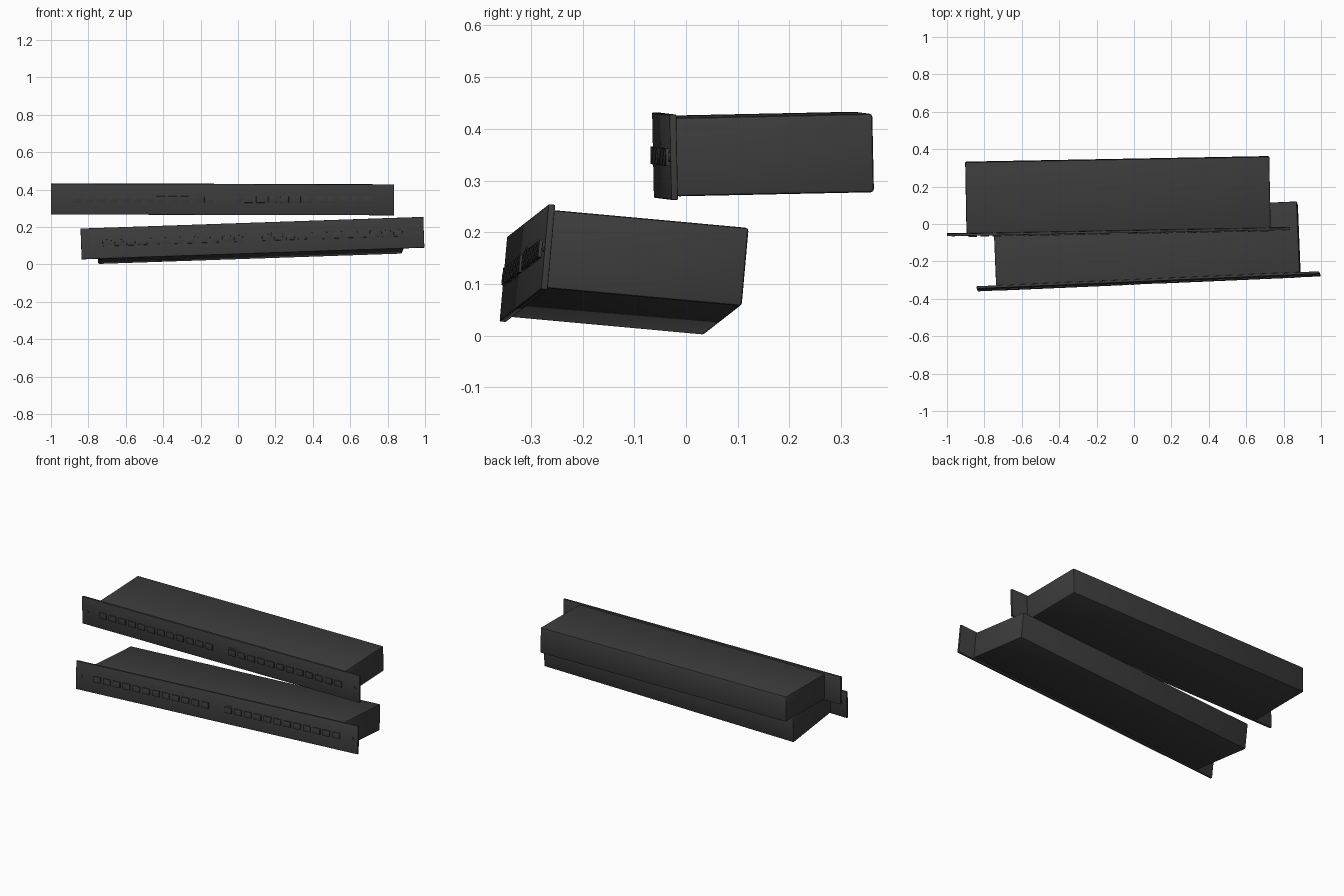
import bpy
from math import radians
from mathutils import Euler, Matrix, Vector

if "Cube" in bpy.data.objects:
    bpy.data.objects.remove(bpy.data.objects["Cube"])

# Single dark finish
dark = bpy.data.materials.new("charcoal_metal")
dark.use_nodes = True
COLOUR = (0.045, 0.045, 0.045, 1)
dark.diffuse_color = COLOUR
bsdf = dark.node_tree.nodes["Principled BSDF"]
bsdf.inputs["Base Color"].default_value = COLOUR
bsdf.inputs["Roughness"].default_value = 0.6


def finish(obj, name, frame, bevel):
    """Name, colour, soften and place a part in its unit's frame."""
    obj.name = name
    obj.data.materials.append(dark)
    if bevel:
        mod = obj.modifiers.new("soft_edges", "BEVEL")
        mod.width = bevel
        mod.segments = 2
        bpy.ops.object.modifier_apply(modifier=mod.name)
    bpy.ops.object.shade_smooth_by_angle(angle=radians(35))
    obj.matrix_world = frame @ obj.matrix_world


def box(name, frame, centre, size, bevel=0.0):
    bpy.ops.mesh.primitive_cube_add(size=1)
    obj = bpy.context.object
    obj.data.transform(Matrix.LocRotScale(Vector(centre), None, Vector(size)))
    finish(obj, name, frame, bevel)


def disc(name, frame, centre, radius, depth):
    bpy.ops.mesh.primitive_cylinder_add(vertices=16, radius=radius, depth=depth)
    obj = bpy.context.object
    obj.data.transform(Matrix.Translation(centre) @ Matrix.Rotation(radians(90), 4, "X"))
    finish(obj, name, frame, 0)


WIDTH, HEIGHT, THICK = 1.835, 0.165, 0.013
PORTS, PITCH = 12, 0.064


def rack_unit(name, location, tilt):
    """One rack unit; local origin is the centre of the panel's front."""
    rot = Euler([radians(a) for a in tilt], "XYZ")
    frame = Matrix.LocRotScale(Vector(location), rot, None)
    # Flat faceplate with ears, and the deep case behind it
    box(name + "_faceplate", frame, (0, THICK / 2, 0), (WIDTH, THICK, HEIGHT), 0.002)
    box(name + "_case", frame, (0, THICK + 0.19, 0), (1.626, 0.382, 0.152), 0.006)
    for side, word in ((-1, "right"), (1, "left")):
        # Row of raised port covers on each half
        for i in range(PORTS):
            x = side * (0.075 + i * PITCH)
            box(f"{name}_{word}_port_{i + 1}", frame, (x, -0.003, 0),
                (0.046, 0.008, 0.034), 0.001)
        # Ear screws
        disc(f"{name}_{word}_screw", frame, (side * 0.885, -0.001, 0), 0.009, 0.006)
    # Small indicator bar above the ports
    box(name + "_indicator", frame, (0.08, -0.001, 0.025), (0.05, 0.004, 0.006))


rack_unit("upper_unit", (-0.0825, -0.047, 0.347), (1.2, 0.13, 1.05))
rack_unit("lower_unit", (0.0775, -0.313, 0.141), (-5.2, -1.95, 2.5))
